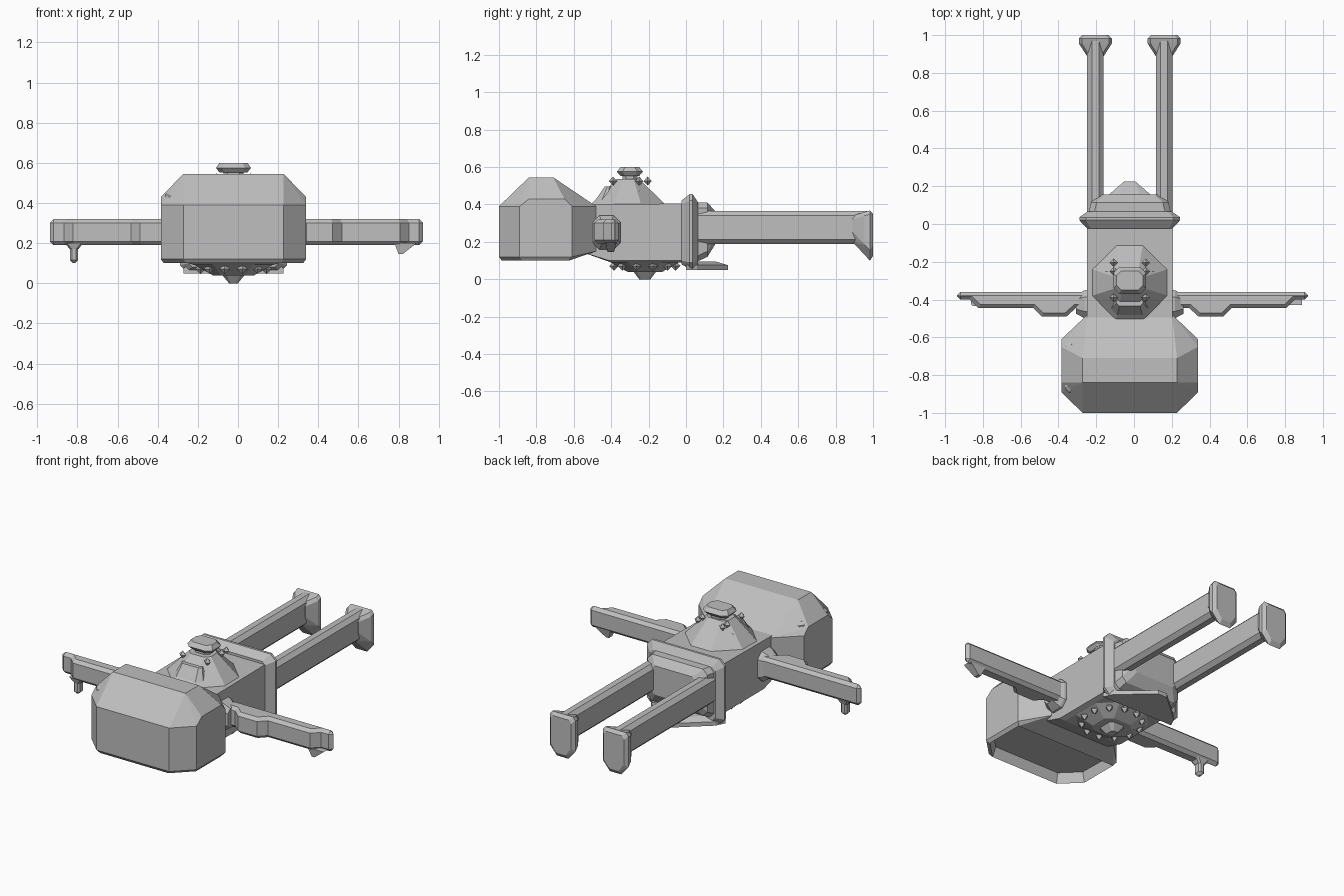
import bpy, bmesh, math
from mathutils import Vector

old = bpy.data.objects.get("Cube")
if old:
    bpy.data.objects.remove(old, do_unlink=True)

GREY = (0.52, 0.52, 0.52, 1)
mat = bpy.data.materials.new("plain grey")
mat.use_nodes = True
mat.diffuse_color = GREY
mat.node_tree.nodes["Principled BSDF"].inputs["Base Color"].default_value = GREY

CX = -0.0225  # body centre line


def finish(name, bm):
    bmesh.ops.recalc_face_normals(bm, faces=bm.faces)
    mesh = bpy.data.meshes.new(name)
    bm.to_mesh(mesh)
    bm.free()
    mesh.materials.append(mat)
    ob = bpy.data.objects.new(name, mesh)
    bpy.context.collection.objects.link(ob)
    return ob


def hull(name, points):
    """Convex solid around the points, with coplanar faces merged."""
    bm = bmesh.new()
    for p in points:
        bm.verts.new(p)
    res = bmesh.ops.convex_hull(bm, input=bm.verts)
    loose = [v for v in res["geom_interior"] if isinstance(v, bmesh.types.BMVert)]
    bmesh.ops.delete(bm, geom=loose, context='VERTS')
    bmesh.ops.dissolve_limit(bm, angle_limit=math.radians(1), verts=bm.verts, edges=bm.edges)
    return finish(name, bm)


def octagon(cx, cy, hx, hy, cut):
    """Rectangle outline with its corners cut."""
    return [(cx + sx * x, cy + sy * y) for sx in (-1, 1) for sy in (-1, 1)
            for x, y in ((hx, hy - cut), (hx - cut, hy))]


def level(outline, z):
    return [(x, y, z) for x, y in outline]


def slab(outline, y):
    return [(x, y, z) for x, z in outline]


def bevel(ob, width):
    mod = ob.modifiers.new("bevel", 'BEVEL')
    mod.width = width
    mod.segments = 1
    mod.limit_method = 'ANGLE'
    mod.angle_limit = math.radians(50)


def spike(name, x, y, z, r, h):
    """Small eight-sided diamond."""
    hull(name, [(x + r, y, z), (x - r, y, z), (x, y + r, z), (x, y - r, z),
                (x, y, z + h), (x, y, z - h)])


# Head: wide block with cut corners, sloping crown and tapered neck side
def head_ring(z, inset=0.0):
    return [(CX + s * (x - inset), y, z) for s in (-1, 1)
            for x, y in ((0.25, -1 + inset), (0.362, -0.89 + inset), (0.362, -0.61 - inset))]


head_points = head_ring(0.10, 0.015) + head_ring(0.12) + head_ring(0.39)
for s in (-1, 1):
    head_points += [(CX + s * 0.362, y, 0.43) for y in (-0.84, -0.65)]
    head_points += [(CX + s * 0.225, -0.48, z) for z in (0.15, 0.39)]
    head_points += [(CX + s * 0.225, -0.57, 0.41)]
    head_points += [(CX + s * 0.25, y, 0.545) for y in (-0.84, -0.71)]
head = hull("head", head_points)

# Recessed face under the head
bm = bmesh.new()
bm.from_mesh(head.data)
bm.faces.ensure_lookup_table()
face = max((f for f in bm.faces if f.normal.z < -0.95), key=lambda f: f.calc_area())
bmesh.ops.inset_region(bm, faces=[face], thickness=0.02, depth=0)
bmesh.ops.translate(bm, verts=face.verts, vec=Vector((0, 0, 0.06)))
bm.to_mesh(head.data)
bm.free()

# Ridge on the right upper edge of the head
ridge = level(octagon(-0.318, -0.755, 0.047, 0.145, 0.02), 0.39)
hull("head_ridge", ridge + level(octagon(-0.318, -0.755, 0.047, 0.135, 0.02), 0.44)
     + level(octagon(-0.315, -0.755, 0.035, 0.12, 0.02), 0.455))

# Torso
torso = []
for s in (-1, 1):
    x = CX + s * 0.225
    torso += [(x, -0.57, 0.15), (x, -0.57, 0.40), (x, 0.0, 0.405), (x, 0.0, 0.10), (x, -0.41, 0.10),
              (x, -0.48, 0.15), (x - s * 0.03, -0.40, 0.09), (x - s * 0.03, 0.0, 0.09)]
hull("torso", torso)

# Back hump with cap and studs
HY = -0.31
hull("back_hump", level(octagon(CX, HY, 0.20, 0.20, 0.13), 0.40)
     + level(octagon(CX, HY, 0.075, 0.06, 0.03), 0.535))
hull("hump_front_lip", level(octagon(CX, -0.44, 0.11, 0.06, 0.04), 0.40)
     + level(octagon(CX, -0.415, 0.07, 0.02, 0.015), 0.495))
hull("cap_stem", level(octagon(CX, -0.30, 0.05, 0.04, 0.02), 0.52)
     + level(octagon(CX, -0.30, 0.05, 0.04, 0.02), 0.56))
hull("back_cap", level(octagon(CX, -0.30, 0.07, 0.05, 0.025), 0.553)
     + level(octagon(CX, -0.30, 0.087, 0.07, 0.03), 0.575)
     + level(octagon(CX, -0.30, 0.07, 0.05, 0.025), 0.60))
for s in (-1, 1):
    for y in (-0.39, -0.25, -0.205):
        spike("hump_stud", CX + s * 0.085, y, 0.525, 0.022, 0.024)
    hull("hump_wing", [(CX + s * x, y, z) for x, y, z in
                       ((0.05, -0.36, 0.48), (0.05, -0.24, 0.48), (0.13, -0.35, 0.47),
                        (0.13, -0.25, 0.47), (0.06, -0.34, 0.52), (0.06, -0.26, 0.52))])

# Chest plate underneath, with spikes around its rim and a point
hull("chest_plate", level(octagon(CX, -0.22, 0.20, 0.19, 0.1), 0.095)
     + level(octagon(CX, -0.22, 0.10, 0.09, 0.04), 0.038))
hull("chest_point", level(octagon(CX, -0.22, 0.055, 0.06, 0.02), 0.04)
     + level(octagon(CX, -0.22, 0.022, 0.03, 0.01), 0.0))
for i in range(12):
    a = math.tau * (i + 0.5) / 12
    spike("chest_spike", CX + 0.17 * math.cos(a), -0.22 + 0.17 * math.sin(a), 0.072, 0.026, 0.026)

# Belt, hips and pointed flap
hull("belt", slab(octagon(CX, 0.25, 0.225, 0.17, 0.02), -0.025)
     + slab(octagon(CX, 0.255, 0.267, 0.20, 0.035), 0.02)
     + slab(octagon(CX, 0.255, 0.267, 0.20, 0.035), 0.035)
     + slab(octagon(CX, 0.245, 0.225, 0.165, 0.02), 0.065))
hull("hips", slab(octagon(CX, 0.25, 0.22, 0.16, 0.03), 0.05)
     + slab(octagon(CX, 0.265, 0.205, 0.145, 0.03), 0.115)
     + slab(octagon(CX, 0.275, 0.16, 0.09, 0.03), 0.155))
flap = [(CX + s * x, y) for s in (-1, 1) for x, y in ((0.25, 0.0), (0.22, 0.06), (0.11, 0.145), (0.03, 0.225))]
hull("front_flap", level(flap, 0.05) + level(flap, 0.075)
     + level([(CX + s * x, y) for s in (-1, 1) for x, y in ((0.22, 0.0), (0.05, 0.16))], 0.095))

# Limbs, one of each per side
for s, side in ((1, "left"), (-1, "right")):
    AX = -0.008
    # Arm: top outline pulled up to a prism and bevelled
    outline = [(0.17, -0.36), (0.93, -0.36), (0.93, -0.40), (0.86, -0.40), (0.815, -0.445), (0.525, -0.445),
               (0.48, -0.49), (0.35, -0.49), (0.30, -0.445), (0.17, -0.445)]
    bm = bmesh.new()
    base = bm.faces.new([bm.verts.new((AX + s * x, y, 0.19)) for x, y in outline])
    up = bmesh.ops.extrude_face_region(bm, geom=[base])["geom"]
    bmesh.ops.translate(bm, vec=(0, 0, 0.13),
                        verts=[v for v in up if isinstance(v, bmesh.types.BMVert)])
    bevel(finish(side + "_arm", bm), 0.019)
    # Shoulder cuff
    cuff = []
    for x, h in ((0.20, 0.095), (0.24, 0.09), (0.285, 0.06)):
        cuff += [(CX + s * x, y, z) for y, z in octagon(-0.425, 0.25, h * 0.82, h, h * 0.4)]
    hull(side + "_cuff", cuff)
    # Thumb: narrow peg on the right, wedge on the left
    if s > 0:
        hull("left_thumb", [(x, y, 0.20) for x in (0.78, 0.89) for y in (-0.43, -0.37)]
             + [(x, y, 0.145) for x in (0.80, 0.82) for y in (-0.42, -0.385)])
    else:
        hull("right_thumb", level(octagon(-0.817, -0.40, 0.045, 0.035, 0.01), 0.20)
             + level(octagon(-0.817, -0.40, 0.022, 0.025, 0.01), 0.17))
        hull("right_thumb_tip", level(octagon(-0.817, -0.40, 0.02, 0.025, 0.01), 0.18)
             + level(octagon(-0.817, -0.40, 0.02, 0.025, 0.01), 0.115)
             + level(octagon(-0.817, -0.40, 0.006, 0.01, 0.003), 0.10))
    # Leg
    LX = CX + s * 0.182
    leg = octagon(LX, 0.276, 0.043, 0.088, 0.024)
    hull(side + "_leg", slab(leg, 0.06) + slab(leg, 0.97))
    # Foot: shield-shaped sole flaring out from the ankle
    def sole(w, top, low):
        return [(LX + t * x, z) for t in (-1, 1)
                for x, z in ((w - 0.015, top), (w, top - 0.02), (w, low + 0.055), (w * 0.45, low))]
    hull(side + "_foot", slab(sole(0.07, 0.35, 0.125), 1.0) + slab(sole(0.087, 0.368, 0.10), 0.983)
         + slab(sole(0.087, 0.36, 0.13), 0.955) + slab(sole(0.045, 0.34, 0.20), 0.89))
